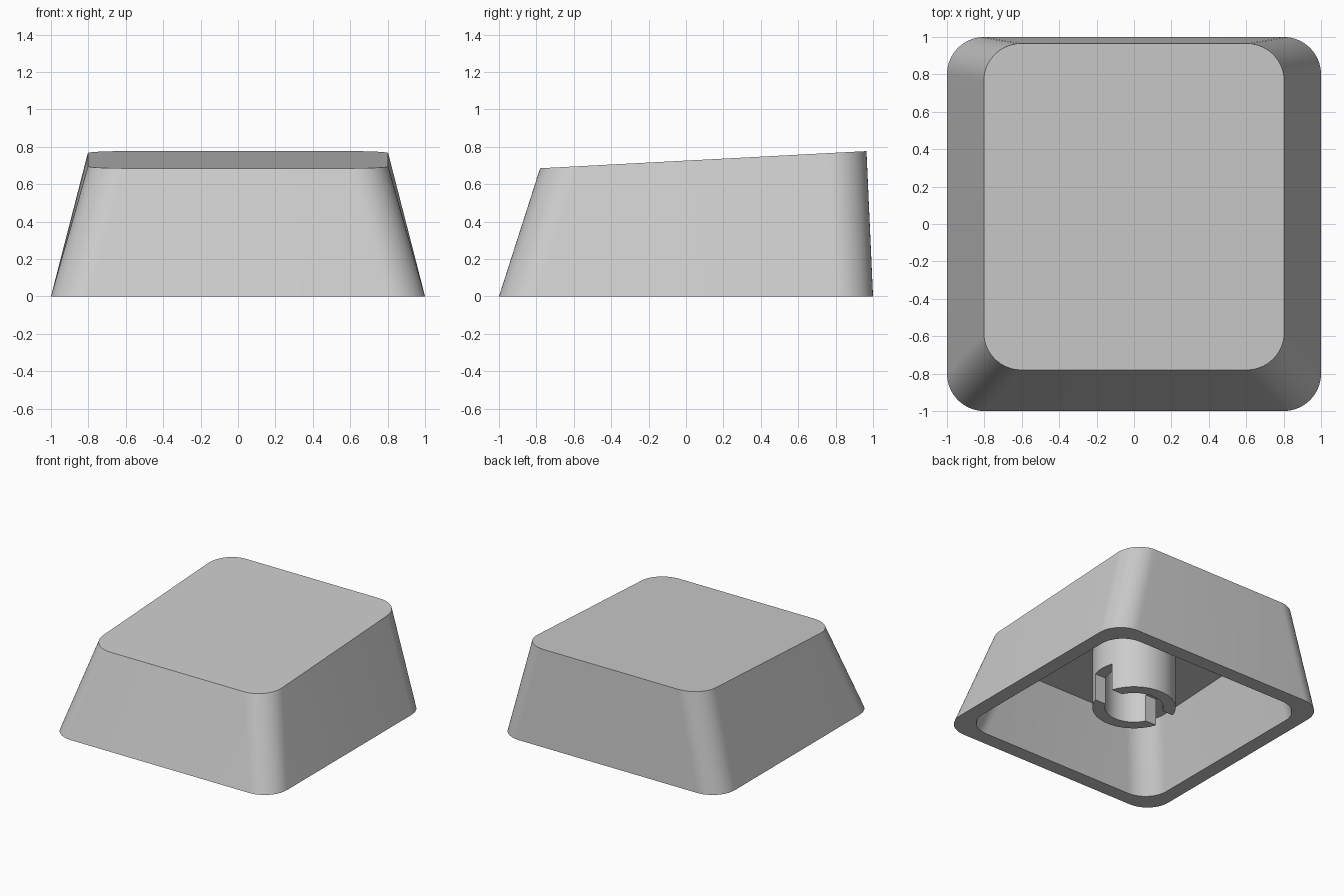
import bpy
import bmesh
from math import cos, sin, pi

if "Cube" in bpy.data.objects:
    bpy.data.objects.remove(bpy.data.objects["Cube"], do_unlink=True)

# Light grey plastic
plastic = bpy.data.materials.new("light_grey_plastic")
plastic.use_nodes = True
GREY = (0.6, 0.6, 0.6, 1)
plastic.diffuse_color = GREY
plastic.node_tree.nodes["Principled BSDF"].inputs["Base Color"].default_value = GREY

STEPS = 14  # segments per rounded corner


def rounded_outline(half_x, front, back, radius):
    """Counter-clockwise rounded rectangle."""
    hx, lo, hi = half_x - radius, front + radius, back - radius
    centres = [(hx, hi), (-hx, hi), (-hx, lo), (hx, lo)]
    points = []
    for corner, (cx, cy) in enumerate(centres):
        for i in range(STEPS + 1):
            a = (corner + i / STEPS) * pi / 2
            points.append((cx + radius * cos(a), cy + radius * sin(a)))
    return points


def top_height(y):
    """Sloping plane of the top face."""
    return 0.685 + (y + 0.78) * 0.0525


def ring(bm, outline, height):
    return [bm.verts.new((x, y, height(y))) for x, y in outline]


def bridge(bm, a, b):
    n = len(a)
    for i in range(n):
        j = (i + 1) % n
        bm.faces.new((a[i], a[j], b[j], b[i]))


def finish(obj):
    obj.data.materials.clear()
    obj.data.materials.append(plastic)
    bpy.ops.object.select_all(action="DESELECT")
    obj.select_set(True)
    bpy.context.view_layer.objects.active = obj
    bpy.ops.object.shade_smooth_by_angle(angle=pi / 6)


# Hollow tapered shell: top, outer wall, bottom rim, inner wall, ceiling
WALL, ROOF = 0.117, 0.17
bm = bmesh.new()
outer_top = ring(bm, rounded_outline(0.803, -0.78, 0.965, 0.2), top_height)
outer_base = ring(bm, rounded_outline(1, -1, 1, 0.2), lambda y: 0)
inner_base = ring(bm, rounded_outline(1 - WALL, WALL - 1, 1 - WALL, 0.2), lambda y: 0)
inner_top = ring(bm, rounded_outline(0.73, -0.72, 0.855, 0.2),
                 lambda y: top_height(y) - ROOF)
bm.faces.new(outer_top)
bridge(bm, outer_base, outer_top)
bridge(bm, inner_base, outer_base)
bridge(bm, inner_top, inner_base)
bm.faces.new(inner_top[::-1])
bmesh.ops.recalc_face_normals(bm, faces=bm.faces)
mesh = bpy.data.meshes.new("cap_shell")
bm.to_mesh(mesh)
bm.free()
shell = bpy.data.objects.new("cap_shell", mesh)
bpy.context.collection.objects.link(shell)
finish(shell)


# Mounting stem: tube with a slot across its lower end
def cylinder(name, radius, bottom, top):
    bpy.ops.mesh.primitive_cylinder_add(
        vertices=64, radius=radius, depth=top - bottom,
        location=(0, 0, (top + bottom) / 2))
    bpy.context.object.name = name
    return bpy.context.object


def cut(target, cutter):
    mod = target.modifiers.new("cut", "BOOLEAN")
    mod.operation, mod.solver, mod.object = "DIFFERENCE", "EXACT", cutter
    bpy.context.view_layer.objects.active = target
    bpy.ops.object.modifier_apply(modifier=mod.name)
    bpy.data.objects.remove(cutter, do_unlink=True)


STEM_BASE = 0.085
stem = cylinder("mounting_stem", 0.307, STEM_BASE, 0.62)
cut(stem, cylinder("bore_cutter", 0.215, -0.1, 0.53))
bpy.ops.mesh.primitive_cube_add(size=1, location=(0, 0, STEM_BASE))
slot = bpy.context.object
slot.name = "slot_cutter"
slot.scale = (1, 0.19, 0.44)
bpy.context.view_layer.update()
cut(stem, slot)
finish(stem)
